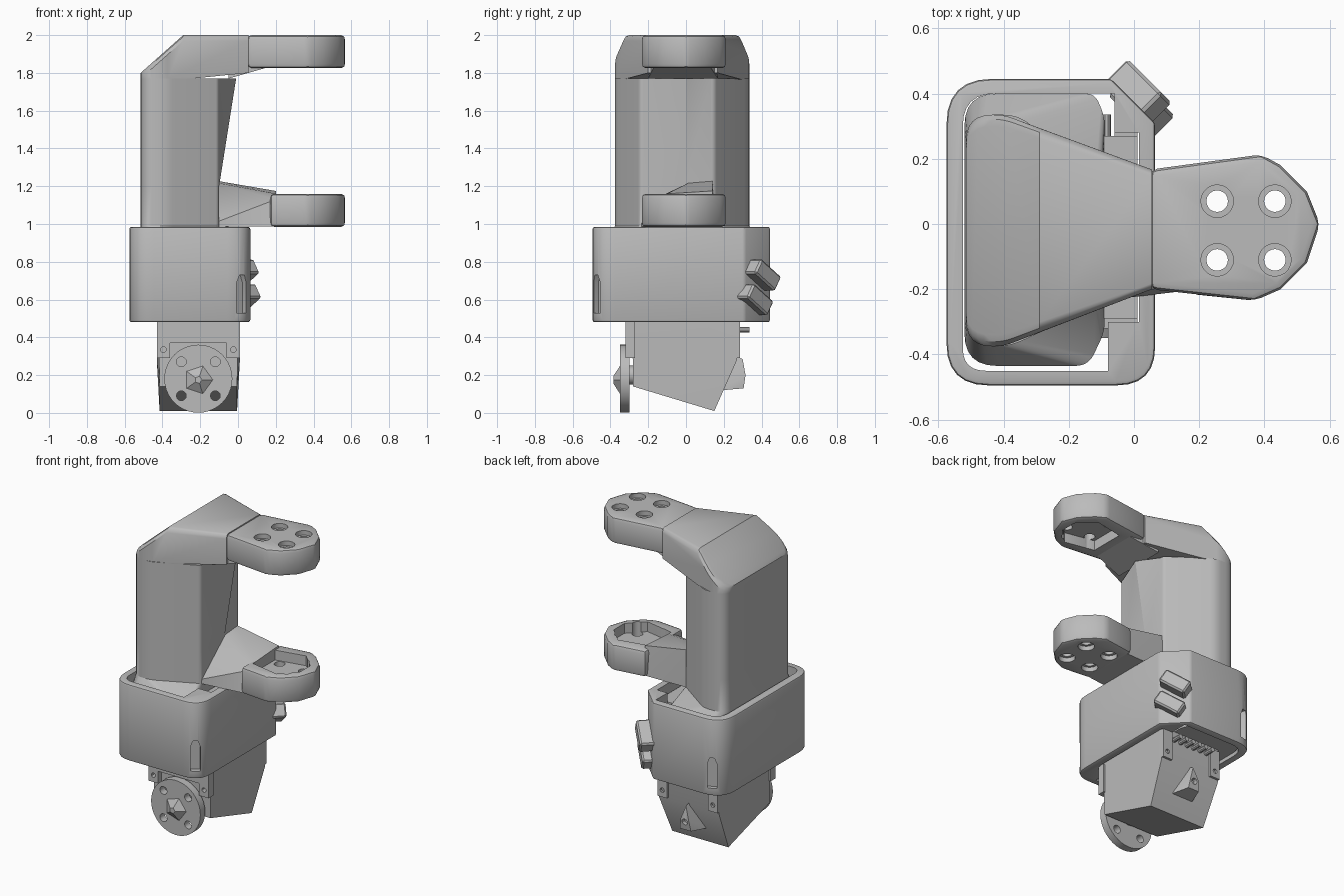
import bpy, bmesh, math
from mathutils import Vector, Matrix

cube = bpy.data.objects.get("Cube")
if cube:
    bpy.data.objects.remove(cube, do_unlink=True)

grey = bpy.data.materials.new("mid_grey")
grey.use_nodes = True
grey.diffuse_color = (0.5, 0.5, 0.5, 1)
grey.node_tree.nodes["Principled BSDF"].inputs["Base Color"].default_value = (0.5, 0.5, 0.5, 1)


def finish(name, bm):
    bmesh.ops.recalc_face_normals(bm, faces=bm.faces)
    mesh = bpy.data.meshes.new(name)
    bm.to_mesh(mesh)
    bm.free()
    mesh.materials.append(grey)
    ob = bpy.data.objects.new(name, mesh)
    bpy.context.collection.objects.link(ob)
    return ob


def loft(name, rings):
    """Skin rings of equal length and cap both ends."""
    bm = bmesh.new()
    vs = [[bm.verts.new(p) for p in ring] for ring in rings]
    n = len(vs[0])
    for a, b in zip(vs, vs[1:]):
        for i in range(n):
            bm.faces.new((a[i], a[(i + 1) % n], b[(i + 1) % n], b[i]))
    bm.faces.new(vs[0])
    bm.faces.new(vs[-1])
    return finish(name, bm)


def prism(name, outline, z0, z1):
    return loft(name, [[(x, y, z) for x, y in outline] for z in (z0, z1)])


def hull(name, points):
    bm = bmesh.new()
    for p in points:
        bm.verts.new(p)
    bmesh.ops.convex_hull(bm, input=bm.verts)
    loose = [v for v in bm.verts if not v.link_faces]
    bmesh.ops.delete(bm, geom=loose, context='VERTS')
    bmesh.ops.dissolve_limit(bm, angle_limit=0.02, verts=bm.verts, edges=bm.edges)
    return finish(name, bm)


def box(name, lo, hi):
    return hull(name, [(x, y, z) for x in (lo[0], hi[0]) for y in (lo[1], hi[1]) for z in (lo[2], hi[2])])


def lathe(name, origin, axis, profile, sides=20):
    """Stack circles of (distance, radius) along an axis."""
    turn = Vector((0, 0, 1)).rotation_difference(Vector(axis)).to_matrix()
    step = math.tau / sides
    return loft(name, [[Vector(origin) + turn @ Vector((r * math.cos(i * step), r * math.sin(i * step), d))
                        for i in range(sides)] for d, r in profile])


def rounded(corners, steps=6):
    """Outline from (x, y, radius) corners."""
    out = []
    for i, (x, y, r) in enumerate(corners):
        p = Vector((x, y))
        if not r:
            out.append(p)
            continue
        a, b = [p + (Vector(q[:2]) - p).normalized() * r
                for q in (corners[i - 1], corners[(i + 1) % len(corners)])]
        for k in range(steps + 1):
            t = k / steps
            out.append(a * (1 - t) ** 2 + p * 2 * t * (1 - t) + b * t * t)
    return out


def apply(ob, mod):
    bpy.context.view_layer.objects.active = ob
    bpy.ops.object.modifier_apply(modifier=mod.name)


def bevel(ob, width, segments=3):
    m = ob.modifiers.new("Bevel", 'BEVEL')
    m.width, m.segments, m.limit_method, m.angle_limit = width, segments, 'ANGLE', 0.5
    apply(ob, m)


def cut(ob, *cutters):
    for c in cutters:
        m = ob.modifiers.new("Cut", 'BOOLEAN')
        m.operation, m.object, m.solver = 'DIFFERENCE', c, 'EXACT'
        apply(ob, m)
        bpy.data.objects.remove(c, do_unlink=True)


# Collar with a thick right wall, open top and bottom
collar = prism("collar", rounded([
    (-0.575, -0.495, 0.13), (0.065, -0.495, 0.12), (0.065, 0.31, 0),
    (-0.07, 0.445, 0), (-0.575, 0.445, 0.14)]), 0.48, 0.985)
bevel(collar, 0.012, 2)
cut(collar, prism("opening", rounded([
    (-0.525, -0.45, 0.07), (-0.08, -0.45, 0), (-0.08, -0.3, 0), (0.015, -0.3, 0),
    (0.015, 0.28, 0), (-0.06, 0.28, 0), (-0.06, 0.4, 0), (-0.525, 0.4, 0.1)]), 0.4, 1.1))
for x, y, d in ((0.01, -0.46, Vector((0.6, -0.8, 0))), (-0.49, 0.425, Vector((-0.5, 0.85, 0)))):
    side = Vector((-d.y, d.x, 0))
    arch = [(-0.03, 0.53), (0.03, 0.53), (0.03, 0.69), (0.015, 0.73), (-0.015, 0.73), (-0.03, 0.69)]
    cut(collar, hull("slot", [Vector((x, y, z)) + side * s + d * k for s, z in arch for k in (-0.018, 0.1)]))

# Two tilted clips on the cut corner of the collar
out, along = Vector((1, 1, 0)).normalized(), Vector((-1, 1, 0)).normalized()
for name, c in (("upper_clip", (0.02, 0.41, 0.73)), ("lower_clip", (0.03, 0.37, 0.6))):
    clip = box(name, (-0.09, -0.045, -0.06), (0.09, 0.045, 0.04))
    u = along * 0.84 - Vector((0, 0, 0.54))
    basis = Matrix((u, out.cross(u), out)).transposed()
    clip.data.transform(Matrix.Translation(c) @ basis.to_4x4())
    bevel(clip, 0.01, 1)

# Column rising from the body inside the collar, its inner ridge leaning outward
column_plan = rounded([(-0.515, -0.375, 0.08), (-0.38, -0.375, 0.04), (-0.1, -0.245, 0.02), (-0.1, 0, 0),
                       (-0.1, 0.15, 0.02), (-0.36, 0.335, 0.04), (-0.515, 0.335, 0.08)])
body_plan = rounded([(-0.52, -0.435, 0.1), (-0.14, -0.435, 0.04), (-0.09, -0.33, 0.03), (-0.09, 0, 0),
                     (-0.09, 0.33, 0.03), (-0.12, 0.4, 0.03), (-0.52, 0.4, 0.1)])


def ring(plan, z, lean=0):
    return [(x + (lean if y == 0 else 0), y, z) for x, y in plan]


loft("column", [ring(body_plan, 0.5), ring(body_plan, 0.9), ring(column_plan, 0.99),
                ring(column_plan, 1.2), ring(column_plan, 1.77, 0.09)])

# Head: tapering block with its back corner cut off, joining column and upper arm
head_plan = rounded([(-0.515, -0.375, 0.08), (-0.4, -0.375, 0.03), (-0.29, -0.332, 0), (0.055, -0.2, 0),
                     (0.055, 0.167, 0), (-0.29, 0.294, 0), (-0.4, 0.335, 0.03), (-0.515, 0.335, 0.08)])
head_points = []
for x, y in head_plan:
    top = min(2, 1.8 + (x + 0.515) * 0.89)
    head_points += [(x, y, 1.8 if x > 0 else 1.765), (x, y, max(top - 0.03, 1.77)),
                    (x, -0.02 + (y + 0.02) * 0.96, top - 0.008), (x, -0.02 + (y + 0.02) * 0.9, top)]
hull("head", head_points)

# Upper and lower arms, mirrored, with counterbored holes and a pocket
pad_plan = [(0.37, -0.235), (0.45, -0.2), (0.53, -0.12), (0.57, 0),
            (0.53, 0.1), (0.45, 0.18), (0.39, 0.213)]
pocket_plan = [(0.2, -0.13), (0.4, -0.17), (0.5, -0.07), (0.5, 0.04), (0.4, 0.14), (0.2, 0.1)]
for name, face, d, root in (("upper_arm", 2.0, -1, 0.05), ("lower_arm", 0.985, 1, 0.17)):
    widen = (root - 0.05) * 0.12
    arm = prism(name, [(root, -0.2 - widen)] + pad_plan + [(root, 0.167 + widen)], face, face + d * 0.175)
    bevel(arm, 0.022, 2)
    cutters = [prism("pocket", pocket_plan, face + d * 0.11, face + d * 0.3)]
    for x in (0.255, 0.432):
        for y in (-0.11, 0.07):
            cutters.append(lathe("hole", (x, y, face), (0, 0, d),
                                 [(-0.05, 0.05), (0.03, 0.05), (0.03, 0.033), (0.3, 0.033)]))
    cut(arm, *cutters)
hull("upper_arm_web", [(x, y, z) for x, y, z in (
    (-0.05, -0.2, 1.77), (-0.05, 0.17, 1.77), (0.16, -0.17, 1.83), (0.16, 0.13, 1.83),
    (-0.05, -0.18, 1.9), (-0.05, 0.15, 1.9), (0.16, -0.17, 1.9), (0.16, 0.13, 1.9))])

# Lower web falls away toward the front
hull("lower_arm_web", [
    (-0.12, 0.02, 1.22), (-0.12, 0.14, 1.23), (-0.14, -0.24, 1.0), (0.2, -0.17, 1.13), (0.2, -0.1, 1.16),
    (0.2, 0.14, 1.175), (-0.14, -0.24, 0.985), (-0.12, 0.15, 0.985), (0.2, -0.2, 0.987), (0.2, 0.16, 0.987)])

# Lower motor housing with a slanted underside
side_profile = [(-0.29, 0.92), (-0.28, 0.14), (0.15, 0.01), (0.27, 0.28), (0.27, 0.92)]
hull("motor_housing", [(-0.21 + s * (0.205 if z < 0.2 else 0.22), y, z)
                       for y, z in side_profile for s in (-1, 1)])
box("front_flange", (-0.43, -0.32, 0.37), (0.01, -0.28, 0.6))

# Ears with screw holes at the front and back of the housing
for face, y0, y1 in (("front", -0.32, -0.27), ("back", 0.25, 0.285)):
    for side, x in (("right", -0.395), ("left", -0.025)):
        ear = box(f"{face}_{side}_ear", (x - 0.035, y0, 0.29), (x + 0.035, y1, 0.48))
        cut(ear, lathe("hole", (x, y0 - 0.1, 0.335), (0, 1, 0), [(0, 0.015), (0.3, 0.015)], 12))

# Round output horn on the front
horn = lathe("output_horn", (-0.21, -0.3, 0.181), (0, -1, 0), [(0, 0.18), (0.05, 0.18)], 40)
cut(horn, *[lathe("hole", (-0.21 + sx * 0.09, -0.4, 0.181 + sz * 0.09), (0, 1, 0), [(0, 0.026), (0.2, 0.026)], 14)
            for sx in (-1, 1) for sz in (-1, 1)])
lathe("horn_shaft", (-0.21, -0.26, 0.2), (0, -1, 0), [(0, 0.05), (0.06, 0.05)], 16)
lathe("horn_hub", (-0.21, -0.345, 0.175), (0, -1, 0), [(0, 0.085), (0.04, 0.02)], 5)

# Back pivot boss and row of connector pins
boss = hull("back_boss", [(-0.29, 0.19, 0.12), (-0.13, 0.19, 0.12), (-0.21, 0.26, 0.3),
                          (-0.25, 0.305, 0.13), (-0.17, 0.305, 0.13), (-0.18, 0.315, 0.2), (-0.24, 0.315, 0.2),
                          (-0.21, 0.3, 0.285)])
cut(boss, lathe("hole", (-0.21, 0.285, 0.185), (0, 1, 0), [(0, 0.02), (0.1, 0.02)], 12))
for i in range(6):
    lathe(f"pin_{i + 1}", (-0.335 + i * 0.05, 0.2, 0.44), (0, 1, 0), [(0, 0.015), (0.135, 0.015)], 10)

# Smooth shading with sharp edges kept
bpy.ops.object.select_all(action='DESELECT')
for ob in bpy.context.collection.objects:
    if ob.type == 'MESH' and ob.data.materials and ob.data.materials[0] == grey:
        ob.select_set(True)
        bpy.context.view_layer.objects.active = ob
bpy.ops.object.shade_smooth_by_angle(angle=math.radians(30))
